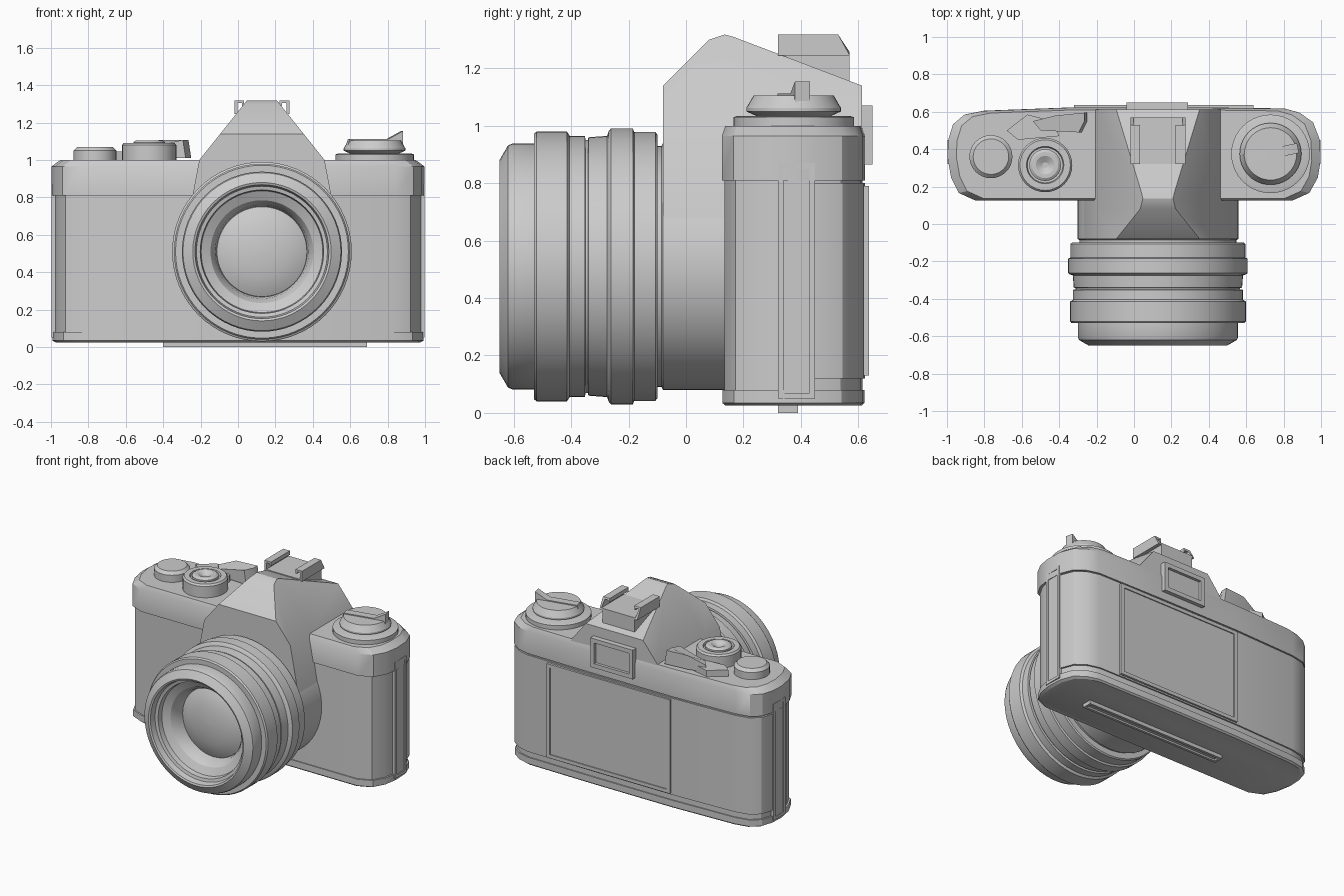
import bpy, bmesh
from math import cos, sin, pi

if "Cube" in bpy.data.objects:
    bpy.data.objects.remove(bpy.data.objects["Cube"])

CX, CZ = 0.128, 0.51      # lens axis


def loft(name, sections):
    """Skin equal-length closed sections and cap both ends."""
    me = bpy.data.meshes.new(name)
    bm = bmesh.new()
    rows = [[bm.verts.new(p) for p in s] for s in sections]
    n = len(rows[0])
    for a, b in zip(rows, rows[1:]):
        for i in range(n):
            j = (i + 1) % n
            bm.faces.new((a[i], a[j], b[j], b[i]))
    bm.faces.new(rows[0][::-1])
    bm.faces.new(rows[-1])
    bmesh.ops.recalc_face_normals(bm, faces=bm.faces)
    bm.to_mesh(me)
    bm.free()
    ob = bpy.data.objects.new(name, me)
    bpy.context.collection.objects.link(ob)
    return ob


def lathe(name, profile, centre, axis='Z', n=48):
    """Rings from (radius, height) pairs around the z or y axis."""
    a, b = centre
    secs = []
    for r, h in profile:
        ring = [(a + r * cos(2 * pi * i / n), b + r * sin(2 * pi * i / n)) for i in range(n)]
        secs.append([(u, v, h) if axis == 'Z' else (u, h, v) for u, v in ring])
    return loft(name, secs)


def slab(name, outline, z0, z1):
    return loft(name, [[(x, y, z) for x, y in outline] for z in (z0, z1)])


def box(name, x0, x1, y0, y1, z0, z1):
    return slab(name, [(x0, y0), (x1, y0), (x1, y1), (x0, y1)], z0, z1)


def framed_panel(name, u, v, base, top, floor, rim, place):
    """Rectangular plate with a raised rim; place maps (u, v, height) to xyz."""
    secs = []
    for inset, h in ((0, base), (0, top), (rim, top), (rim, floor)):
        a, b, c, d = u[0] + inset, u[1] - inset, v[0] + inset, v[1] - inset
        secs.append([place(*p, h) for p in ((a, c), (b, c), (b, d), (a, d))])
    return loft(name, secs)


# Body outline seen from above
OUTLINE = [(-.84, .13), (.84, .13), (.93, .17), (.975, .25), (.99, .34), (.985, .45),
           (.95, .54), (.88, .59), (.80, .612), (.30, .618), (-.32, .618), (-.80, .60),
           (-.90, .58), (-.96, .53), (-.985, .45), (-.99, .36), (-.97, .25), (-.93, .17)]


def shell(name, levels):
    """Stack of body outlines: (z, x scale, growth in y)."""
    return loft(name, [[(x * s, .37 + (y - .37) * g, z) for x, y in OUTLINE]
                       for z, s, g in levels])


# Body, top cover and base plate
shell("body", [(.07, .992, .985), (.82, .992, .985)])
shell("top_cover", [(.81, 1.008, 1.02), (.965, 1.008, 1.02), (1.0, .96, .97)])
shell("base_plate", [(.025, .985, .97), (.035, 1.003, 1.015), (.08, 1.003, 1.015)])

# Back door wrapping the rear half
rear = [(x * 1.003, y + .006) for x, y in OUTLINE if y > .36]
slab("back_door", [(.988, .38)] + rear + [(-.988, .38)], .12, .80)

# Framed plate on the door and viewfinder eyepiece
framed_panel("door_plate", (-.32, .64), (.13, .79), .60, .637, .630, .025,
             lambda u, v, h: (u, h, v))
framed_panel("eyepiece", (-.04, .29), (.865, 1.07), .58, .65, .63, .03,
             lambda u, v, h: (u, h, v))

# Hinge and latch strips on both ends
for side, label in ((1, "right"), (-1, "left")):
    framed_panel("end_strip_" + label, (.32, .45), (.05, .87), .95, .998, .992, .02,
                 lambda u, v, h: (side * h, u, v))

# Slotted foot strip underneath
framed_panel("foot_strip", (-.40, .69), (.32, .39), .05, 0.0, .012, .018,
             lambda u, v, h: (u, v, h))

# Prism housing: triangular front section cut by the side profile
secs = []
for y, zt in ((-.08, 1.14), (.08, 1.30), (.135, 1.318), (.165, 1.31), (.613, 1.14)):
    w = .335 - (zt - 1) * .8
    secs.append([(CX + a, y, z) for a, z in ((-.42, .55), (.42, .55), (.335, 1.0),
                                             (w, zt), (-w, zt), (-.335, 1.0))])
loft("prism_housing", secs)

# Accessory shoe: floor and two inward-facing rails
box("shoe_floor", .0, .25, .32, .57, 1.14, 1.257)
for s, label in ((1, "right"), (-1, "left")):
    prof = [(.118, 1.245), (.147, 1.245), (.147, 1.318), (.095, 1.318), (.095, 1.29),
            (.107, 1.29), (.107, 1.304), (.132, 1.304), (.132, 1.257), (.118, 1.257)]
    loft("shoe_rail_" + label,
         [[(CX + s * a, .32, z) for a, z in prof],
          [(CX + s * a, .53 if z > 1.28 else .57, z) for a, z in prof]])

# Lens mount, barrel with rings, and glass
lathe("lens_mount", [(.43, .15), (.43, -.08), (.42, -.085), (.42, -.12)], (CX, CZ), 'Y', 64)
lathe("lens_barrel", [
    (.24, -.44), (.25, -.50), (.275, -.54), (.325, -.565), (.33, -.60), (.35, -.605),
    (.358, -.645), (.37, -.65), (.422, -.62), (.428, -.605), (.428, -.53), (.462, -.53),
    (.47, -.52), (.47, -.415), (.463, -.41), (.455, -.405), (.455, -.352), (.44, -.35),
    (.44, -.342), (.45, -.34), (.455, -.275), (.47, -.27), (.48, -.262), (.48, -.185),
    (.468, -.18), (.468, -.107), (.46, -.10), (.40, -.10)], (CX, CZ), 'Y', 64)
lathe("lens_glass", [(.25, -.43), (.24, -.455), (.20, -.475), (.14, -.492), (.07, -.502),
                     (.004, -.505)], (CX, CZ), 'Y', 64)

# Frame counter, shutter dial and release button
lathe("counter_dial", [(.115, .98), (.115, 1.05), (.095, 1.07), (.004, 1.07)], (-.765, .36), n=32)
lathe("shutter_dial", [(.145, .98), (.145, 1.08), (.135, 1.092), (.10, 1.092), (.095, 1.075),
                       (.004, 1.075)], (-.475, .315), n=32)
lathe("release_button", [(.085, 1.05), (.085, 1.095), (.07, 1.105), (.05, 1.105),
                         (.015, 1.085), (.004, 1.085)], (-.475, .315), n=24)

# Film advance lever
slab("lever_base", [(-.68, .50), (-.62, .45), (-.40, .47), (-.43, .55), (-.57, .585)], .99, 1.045)
arm = [(-.54, .55), (-.50, .50), (-.28, .49), (-.25, .55), (-.25, .595), (-.42, .58)]
loft("lever_arm", [[(x, y, 1.01) for x, y in arm],
                   [(x - (.015 if x > -.3 else 0), y, 1.06 if x < -.45 else 1.108)
                    for x, y in arm]])

# Rewind knob with its folding crank
KX, KY = .73, .375
lathe("rewind_base", [(.21, .99), (.21, 1.03), (.195, 1.035), (.004, 1.035)], (KX, KY), n=40)
lathe("rewind_knob", [(.12, 1.03), (.165, 1.05), (.165, 1.062), (.14, 1.105), (.004, 1.105)],
      (KX, KY), n=40)
crank = [(-.155, 1.07), (.15, 1.07), (.15, 1.155), (.07, 1.112), (-.14, 1.112)]
ob = loft("rewind_crank", [[(a, y, z) for a, z in crank] for y in (-.027, .027)])
ob.location = (KX, KY, 0)
ob.rotation_euler.z = .21

# Smooth round surfaces, keep hard edges
for ob in bpy.data.objects:
    ob.select_set(True)
bpy.context.view_layer.objects.active = ob
bpy.ops.object.shade_smooth_by_angle(angle=.5)
